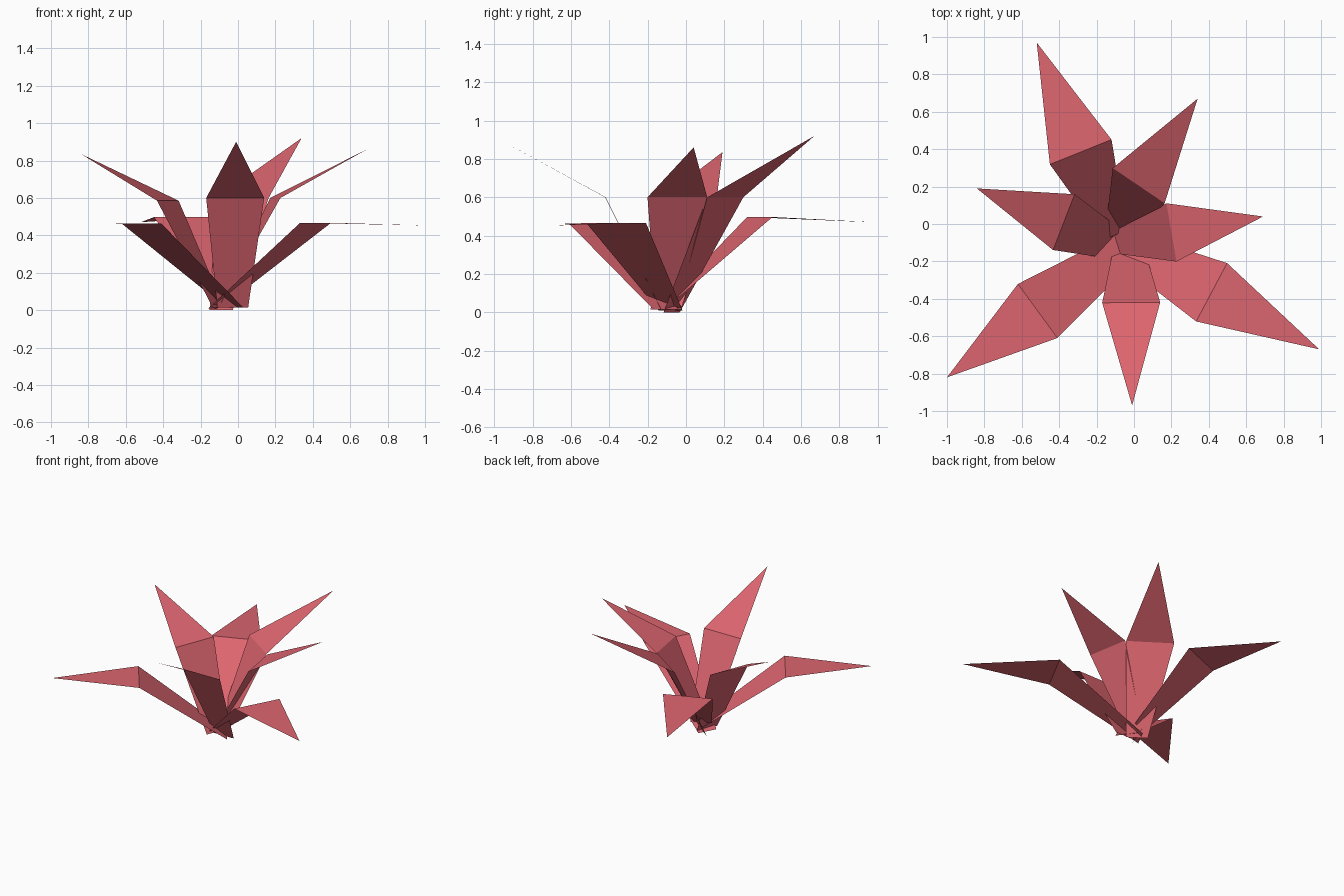
import bpy
from mathutils import Vector

if "Cube" in bpy.data.objects:
    bpy.data.objects.remove(bpy.data.objects["Cube"])

# shared leaf material
mat = bpy.data.materials.new("leaf_red")
mat.diffuse_color = (0.72, 0.13, 0.16, 1)
mat.use_nodes = True
mat.node_tree.nodes["Principled BSDF"].inputs["Base Color"].default_value = mat.diffuse_color


def leaf(name, tip, mid, base, mid_w, base_w):
    """Folded sheet: tapered stem panel rising to a crease, then a pointed blade."""
    tip, mid, base = Vector(tip), Vector(mid), Vector(base)
    axis = tip - mid
    side = Vector((-axis.y, axis.x, 0)).normalized() / 2
    verts = [base + side * base_w, base - side * base_w,
             mid - side * mid_w, mid + side * mid_w, tip]
    mesh = bpy.data.meshes.new(name)
    mesh.from_pydata(verts, [], [(0, 1, 2, 3), (3, 2, 4)])
    mesh.materials.append(mat)
    ob = bpy.data.objects.new(name, mesh)
    bpy.context.collection.objects.link(ob)


# upright leaves
leaf("leaf_front", (-0.01, -0.97, 0.90), (-0.015, -0.42, 0.60), (-0.028, -0.13, 0.015), 0.31, 0.165)
leaf("leaf_right", (0.69, 0.04, 0.86), (0.20, -0.045, 0.60), (-0.10, -0.10, 0.04), 0.316, 0.12)
leaf("leaf_back_right", (0.34, 0.67, 0.92), (0.025, 0.205, 0.60), (-0.09, -0.075, 0.0), 0.335, 0.15)
leaf("leaf_left", (-0.84, 0.19, 0.835), (-0.375, 0.01, 0.585), (-0.105, -0.105, 0.015), 0.32, 0.17)

# spreading leaves with level blades
leaf("leaf_back_left", (-0.52, 0.97, 0.47), (-0.285, 0.385, 0.497), (-0.10, -0.06, 0.08), 0.355, 0.13)
leaf("leaf_front_right", (0.99, -0.67, 0.453), (0.415, -0.365, 0.467), (-0.125, -0.08, 0.01), 0.353, 0.14)
leaf("leaf_front_left", (-1.0, -0.82, 0.46), (-0.515, -0.465, 0.462), (-0.02, -0.105, 0.015), 0.358, 0.16)
